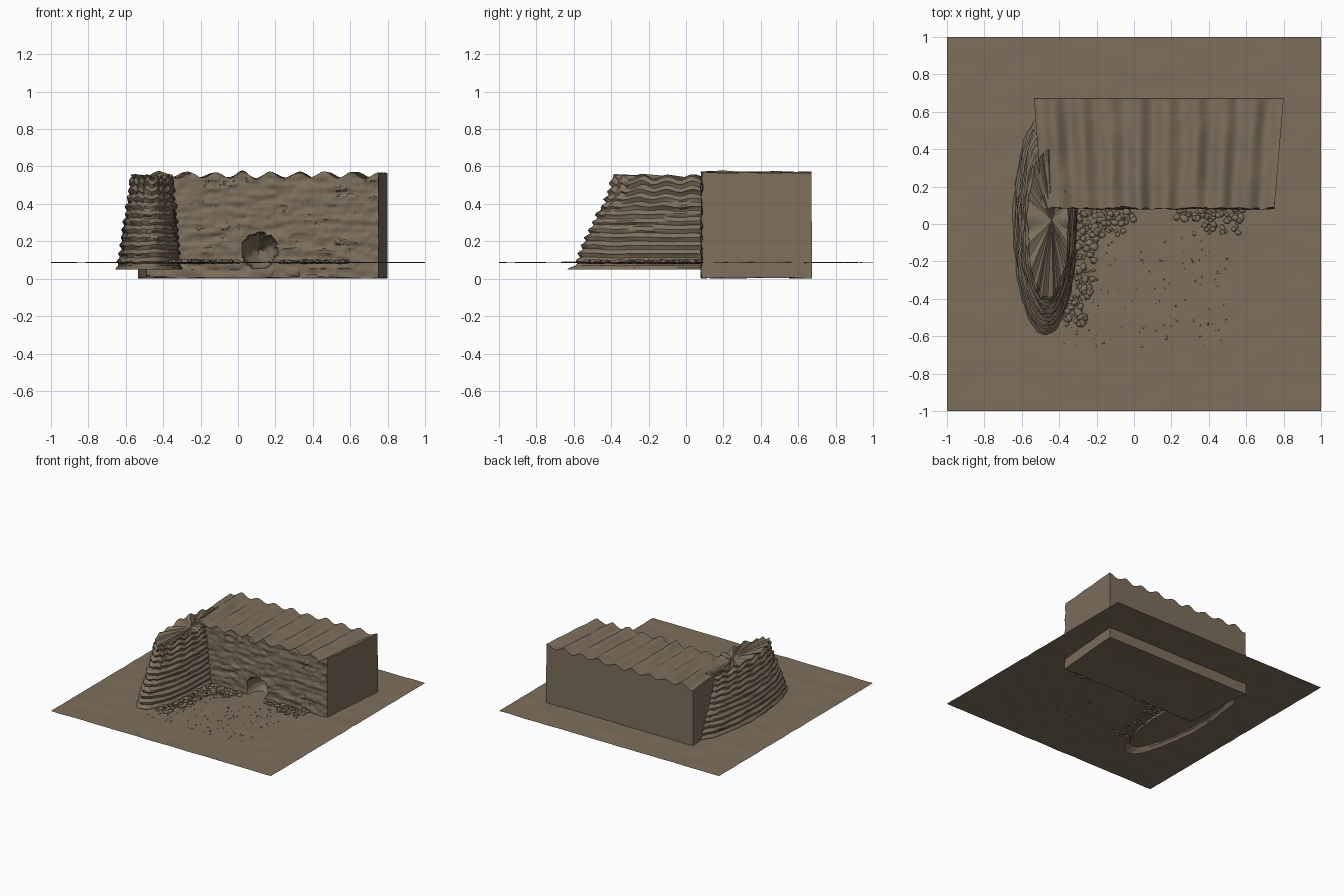
import bpy, bmesh, math, random
from mathutils import Vector, Matrix, noise

if "Cube" in bpy.data.objects:
    bpy.data.objects.remove(bpy.data.objects["Cube"])

random.seed(4)
GROUND_Z = 0.087

stone = bpy.data.materials.new("brown_stone")
stone.diffuse_color = (0.205, 0.160, 0.108, 1)
stone.use_nodes = True
stone.node_tree.nodes["Principled BSDF"].inputs["Base Color"].default_value = stone.diffuse_color


def lerp(a, b, t):
    return a + (b - a) * t


def curve(points, x):
    """Piecewise linear lookup in a short list of (x, value)."""
    for (x0, v0), (x1, v1) in zip(points, points[1:]):
        if x <= x1:
            return lerp(v0, v1, max(0, (x - x0) / (x1 - x0)))
    return points[-1][1]


def n3(x, y, z=0.0):
    return noise.noise(Vector((x, y, z)))


def finish(name, bm, angle=35, recalc=True):
    if recalc:
        bmesh.ops.recalc_face_normals(bm, faces=bm.faces)
    me = bpy.data.meshes.new(name)
    bm.to_mesh(me)
    bm.free()
    me.materials.append(stone)
    me.polygons.foreach_set("use_smooth", [True] * len(me.polygons))
    me.set_sharp_from_angle(angle=math.radians(angle))
    ob = bpy.data.objects.new(name, me)
    bpy.context.collection.objects.link(ob)
    return ob


# Ground: thin, gently rippled sheet
bm = bmesh.new()
bmesh.ops.create_grid(bm, x_segments=60, y_segments=60, size=1)
for v in bm.verts:
    v.co.z = GROUND_Z + 0.004 * n3(v.co.x * 6, v.co.y * 9)
finish("ground", bm, recalc=False)


# Main cliff: closed cross-sections swept along x
def ridge(x, y):
    wave = math.cos(2 * math.pi * (x - 0.03) / 0.143 + 0.5 * n3(x * 3, 1.7))
    return 0.553 + 0.020 * wave * (0.75 + 0.5 * n3(x * 4, y * 2, 3)) + 0.008 * n3(x * 14, y * 7)


def wall_depth(x, z):
    course = math.floor(z / 0.026 + 0.6 * n3(x * 4, 5))
    block = math.floor(x / 0.07 + course * 0.37)
    d = 0.085 + 0.008 * n3(block * 1.37, course * 2.13, 0.5)
    d += 0.008 * n3(x * 7, z * 30, 2) + 0.005 * n3(x * 25, z * 25, 8)
    # cave mouth, narrowing towards its back
    r = math.hypot((x - 0.115) / 0.092, (z - 0.150) / 0.092)
    r += 0.12 * n3(x * 30, z * 30, 4)
    if r < 1:
        d += 0.06 + 0.17 * (1 - r)
    return d


COLS, ROWS, DEEP = 150, 64, 14
bm = bmesh.new()
sections = []
for i in range(COLS + 1):
    u = i / COLS
    xf = lerp(-0.49, 0.75, u)
    xb = lerp(-0.535, 0.80, u)

    def put(y, z, flare=None):
        f = (y - 0.08) / 0.59 if flare is None else flare
        return bm.verts.new((lerp(xf, xb, f), y, z))

    low = 0.014 + 0.006 * n3(xf * 8, 2)
    loop = []
    for j in range(ROWS + 1):                      # front face
        z = lerp(low, ridge(xf, 0.08), j / ROWS)
        loop.append(put(wall_depth(xf, z), z, 0))
    for j in range(1, DEEP + 1):                   # corrugated top
        y = lerp(0.09, 0.67, j / DEEP)
        loop.append(put(y, ridge(xf, y)))
    loop.append(put(0.675, 0.01))                  # back
    for j in range(1, 6):                          # underside
        y = lerp(0.675, 0.09, j / 6)
        loop.append(put(y, 0.016 + 0.008 * n3(xf * 5, y * 6, 7)))
    sections.append(loop)
lift = min(v.co.z for v in bm.verts)
for v in bm.verts:
    v.co.z -= lift if v.co.z < 0.04 else 0
for a, b in zip(sections, sections[1:]):
    for j in range(len(a)):
        k = (j + 1) % len(a)
        bm.faces.new((a[j], b[j], b[k], a[k]))
bm.faces.new(sections[0])
bm.faces.new(sections[-1])
finish("main_cliff", bm)


# Side cliff: stacked oval strata, open below, fan-shaped top
LEVELS, SIDES = 46, 96
half_y = [(0.05, 0.63), (0.08, 0.585), (0.20, 0.545), (0.30, 0.49), (0.36, 0.465),
          (0.42, 0.43), (0.48, 0.405), (0.55, 0.395)]
half_x = [(0.05, 0.172), (0.12, 0.163), (0.30, 0.142), (0.55, 0.108)]
bm = bmesh.new()
rings = []
for j in range(LEVELS + 1):
    t = j / LEVELS
    z0 = lerp(0.048, 0.545, t)
    ring = []
    for i in range(SIDES):
        a = 2 * math.pi * i / SIDES
        c, s = math.cos(a), math.sin(a)
        warp = 0.010 * n3(c * 3, s * 3, z0 * 4) * min(1, t * 4)
        bump = 0.007 * math.sin((z0 + warp) * 2 * math.pi / 0.042)
        bump += 0.009 * n3(c * 4, s * 4, z0 * 22) + 0.005 * n3(c * 14, s * 14, z0 * 14)
        z = z0 + warp + t ** 3 * 0.012 * math.sin(a * 17 + 2 * n3(c * 2, s * 2))
        ring.append(bm.verts.new((lerp(-0.475, -0.46, t) + c * (curve(half_x, z0) + bump),
                                  s * (curve(half_y, z0) + bump * 1.5), z)))
    rings.append(ring)
for a, b in zip(rings, rings[1:]):
    for i in range(SIDES):
        k = (i + 1) % SIDES
        bm.faces.new((a[i], a[k], b[k], b[i]))
hub = bm.verts.new((-0.44, 0.02, 0.54))
for i in range(SIDES):
    bm.faces.new((rings[-1][i], rings[-1][(i + 1) % SIDES], hub))
finish("side_cliff", bm)


# Loose stones lying on the ground
def scatter(name, spots, detail):
    bm = bmesh.new()
    for x, y, r in spots:
        m = (Matrix.Translation((x, y, GROUND_Z + r * 0.2))
             @ Matrix.Rotation(random.uniform(0, 6.28), 4, 'Z')
             @ Matrix.Diagonal((random.uniform(0.8, 1.2), random.uniform(0.75, 1.1), 0.65, 1)))
        made = bmesh.ops.create_icosphere(bm, subdivisions=detail, radius=r, matrix=m)
        for v in made["verts"]:
            v.co += (v.co - m.translation) * random.uniform(-0.15, 0.12)
    finish(name, bm, 40)


def heap(count, x0, x1, y0, y1):
    return [(random.uniform(x0, x1), random.uniform(y0, y1), random.uniform(0.008, 0.021))
            for _ in range(count)]


side_heap = []
for _ in range(150):                               # follows the side cliff's foot
    y = random.uniform(-0.54, 0.06)
    foot = -0.475 + 0.165 * math.sqrt(1 - (y / 0.64) ** 2)
    side_heap.append((foot + random.uniform(0, 0.11), y, random.uniform(0.008, 0.021)))
scatter("side_rubble", side_heap, 2)
scatter("left_wall_rubble", heap(55, -0.26, 0.0, 0.02, 0.08) + heap(22, -0.24, -0.02, -0.06, 0.03), 2)
scatter("right_wall_rubble", heap(55, 0.22, 0.58, 0.02, 0.08) + heap(25, 0.32, 0.56, -0.06, 0.03), 2)
pebbles = [(random.uniform(-0.38, 0.5), random.uniform(-0.67, -0.05), random.uniform(0.003, 0.007))
           for _ in range(150)]
scatter("pebbles", pebbles, 1)
